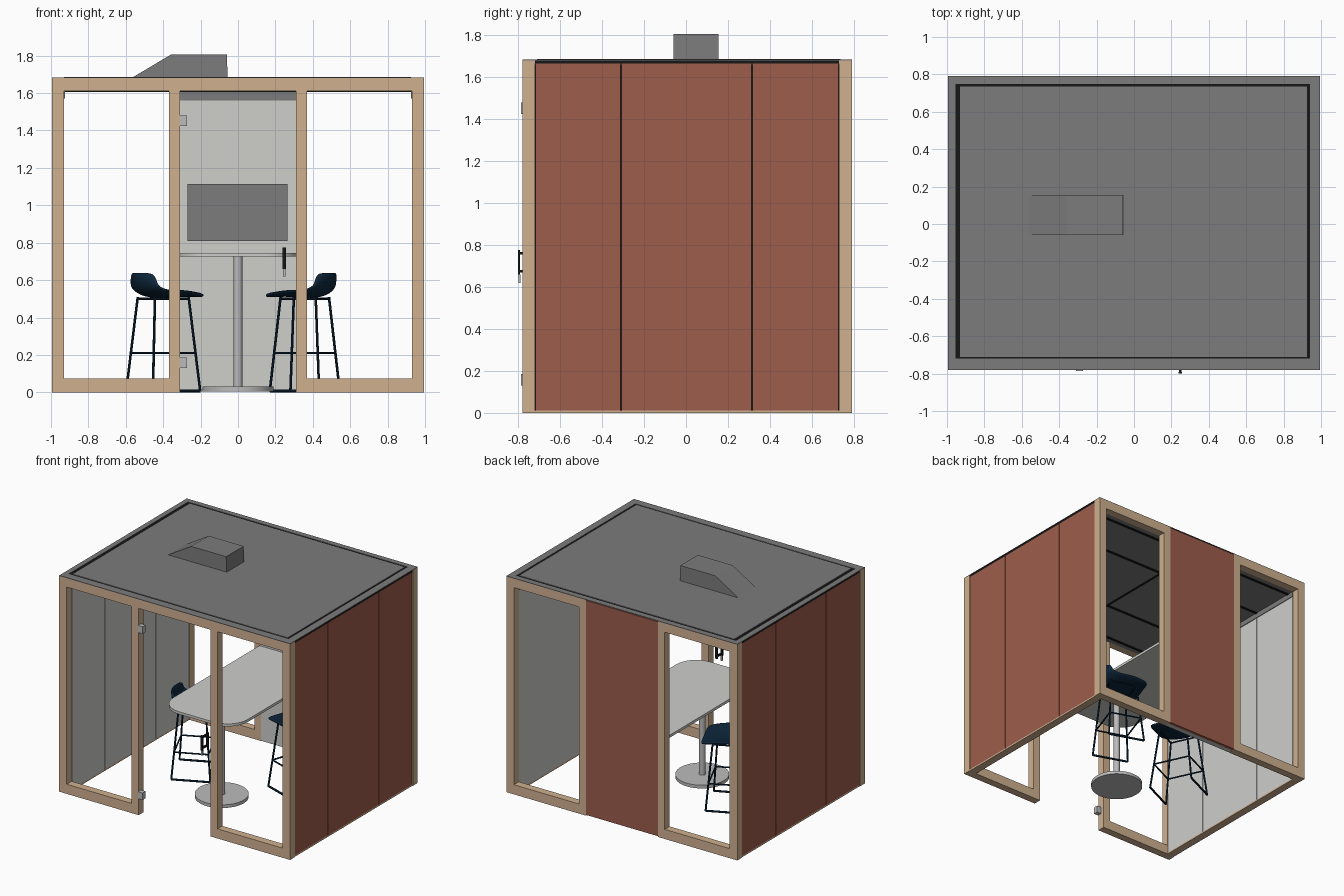
import bpy, bmesh, math
from mathutils import Vector, Matrix

cube = bpy.data.objects.get("Cube")
if cube:
    bpy.data.objects.remove(cube, do_unlink=True)


def material(name, r, g, b):
    m = bpy.data.materials.new(name)
    m.use_nodes = True
    m.diffuse_color = (r, g, b, 1)
    m.node_tree.nodes["Principled BSDF"].inputs["Base Color"].default_value = (r, g, b, 1)
    return m


WOOD = material("light wood", .63, .44, .28)
RED = material("brick red", .34, .11, .07)
WHITE = material("off white", .62, .62, .60)
GREY = material("mid grey", .2, .2, .2)
BLACK = material("black", .008, .008, .008)
NAVY = material("dark navy", .004, .02, .045)
STEEL = material("pale steel", .5, .5, .5)


def make(name, bm, mat, smooth=False):
    bmesh.ops.recalc_face_normals(bm, faces=bm.faces[:])
    me = bpy.data.meshes.new(name)
    bm.to_mesh(me)
    bm.free()
    me.materials.append(mat)
    ob = bpy.data.objects.new(name, me)
    bpy.context.collection.objects.link(ob)
    if smooth:
        bpy.context.view_layer.objects.active = ob
        bpy.ops.object.select_all(action='DESELECT')
        ob.select_set(True)
        bpy.ops.object.shade_smooth_by_angle(angle=math.radians(40))
    return ob


def add_box(bm, x, y, z):
    size = Matrix.Diagonal((x[1] - x[0], y[1] - y[0], z[1] - z[0], 1))
    mid = Vector((sum(x) / 2, sum(y) / 2, sum(z) / 2))
    bmesh.ops.create_cube(bm, size=1, matrix=Matrix.Translation(mid) @ size)


def boxes(name, mat, *items):
    bm = bmesh.new()
    for item in items:
        add_box(bm, *item)
    return make(name, bm, mat)


def add_rod(bm, a, b, r, sides=8):
    a, b = Vector(a), Vector(b)
    d = b - a
    m = Matrix.Translation((a + b) / 2) @ d.to_track_quat('Z', 'Y').to_matrix().to_4x4()
    bmesh.ops.create_cone(bm, cap_ends=True, segments=sides, radius1=r, radius2=r,
                          depth=d.length, matrix=m)


def prism(name, mat, points, offset, smooth=False):
    bm = bmesh.new()
    face = bm.faces.new([bm.verts.new(p) for p in points])
    out = bmesh.ops.extrude_face_region(bm, geom=[face])
    bmesh.ops.translate(bm, vec=offset, verts=[g for g in out["geom"] if isinstance(g, bmesh.types.BMVert)])
    return make(name, bm, mat, smooth)


X, YF, YB, TOP = .995, -.78, .79, 1.68
LEFT, RIGHT = -X, X

# Timber frames, front and back
for label, y in (("front", (YF, YF + .06)), ("back", (YB - .06, YB))):
    parts = []
    for s in (-1, 1):
        span = lambda a, b: tuple(sorted((s * a, s * b)))
        parts += [(span(.93, X), y, (0, TOP)), (span(.31, .37), y, (0, TOP)),
                  (span(.37, .93), y, (0, .075)), (span(.37, .93), y, (1.61, TOP))]
    if label == "front":
        parts.append(((-.31, .31), y, (1.61, TOP)))
    boxes(label + "_frame", WOOD, *parts)

# Side walls: three panels with a dark core between an outer and an inner skin
seams = (YF + .06, -.31, .315, YB - .06)
for s, label in ((-1, "right"), (1, "left")):
    span = lambda a, b: tuple(sorted((s * a, s * b)))
    bays = [(a + .003, b - .003) for a, b in zip(seams, seams[1:])]
    ends = (seams[0], seams[-1])
    boxes(label + "_outer_panels", RED, *[(span(.967, .992), b, (.012, 1.665)) for b in bays])
    boxes(label + "_inner_panels", WHITE, *[(span(.93, .955), b, (.012, 1.61)) for b in bays])
    boxes(label + "_wall_core", BLACK, (span(.95, .975), ends, (.012, 1.66)),
          (span(.94, .992), ends, (1.665, TOP)))
    boxes(label + "_sill", WOOD, (span(.93, .992), ends, (0, .012)))
    boxes(label + "_wall_top_strip", GREY, (span(.925, .93), ends, (1.57, 1.61)))

# Back centre panel with wall screen
mid = (-.31, .31)
boxes("back_outer_panel", RED, (mid, (.765, .788), (.005, 1.675)))
boxes("back_inner_panel", WHITE, (mid, (.725, .765), (.005, 1.61)))
boxes("back_wall_top_strip", GREY, (mid, (.72, .725), (1.56, 1.61)))
boxes("wall_screen", GREY, ((-.27, .265), (.7, .725), (.81, 1.115)))

# Ceiling with dark joints
boxes("ceiling", GREY, ((-.95, .95), (YF + .06, YB - .06), (1.61, 1.67)))
boxes("ceiling_joints", BLACK, *[((-.93, .93), (y - .01, y + .01), (1.605, 1.612))
                                 for y in (-.67, -.31, .315, .68)],
      ((-.008, .008), (-.7, .7), (1.606, 1.612)))

# Roof deck, dark groove and rim
boxes("roof_groove", BLACK, ((LEFT + .01, RIGHT - .01), (YF + .01, YB - .01), (1.67, 1.681)))
boxes("roof_deck", GREY, ((-.93, .925), (-.71, .735), (1.68, 1.686)))
boxes("roof_rim", GREY, ((LEFT, -.955), (YF, YB), (1.68, 1.684)), ((.94, RIGHT), (YF, YB), (1.68, 1.684)),
      ((-.955, .94), (YF, -.72), (1.68, 1.684)), ((-.955, .94), (.748, YB), (1.68, 1.684)))
prism("roof_vent", GREY, [(-.57, -.06, TOP), (-.36, -.06, 1.805), (-.06, -.06, 1.805), (-.055, -.06, TOP)],
      (0, .215, 0))

# Table: rounded front end, straight against the back wall
half, front, rad = .32, -.51, .17
outline = [(half, .72, .725), (-half, .72, .725)]
for cx, start in ((-half + rad, math.pi), (half - rad, 1.5 * math.pi)):
    for i in range(13):
        a = start + i * math.pi / 24
        outline.append((cx + rad * math.cos(a), front + rad + rad * math.sin(a), .725))
prism("table_top", WHITE, outline, (0, 0, .02), True)
bm = bmesh.new()
add_rod(bm, (0, -.2, .02), (0, -.2, .725), .023, 24)
add_rod(bm, (0, -.2, .005), (0, -.2, .03), .19, 48)
make("table_pedestal", bm, STEEL, True)


# Bar stools: sled base, foot ring and moulded shell
def stool(name, cx, cy, heading):
    place = Matrix.Translation((cx, cy, 0)) @ Matrix.Rotation(math.radians(heading), 4, 'Z')
    bm = bmesh.new()
    corners = [(1, 1), (1, -1), (-1, -1), (-1, 1)]

    def leg_point(c, z):
        t = z / .5
        return (c[0] * (.14 - .04 * t), c[1] * (.17 - .06 * t), z)

    for i, c in enumerate(corners):
        n = corners[(i + 1) % 4]
        add_rod(bm, leg_point(c, .008), leg_point(c, .51), .007)
        add_rod(bm, leg_point(c, .21), leg_point(n, .21), .006)
        add_rod(bm, leg_point(c, .5), leg_point(n, .5), .006)
        if c[1] == n[1]:
            add_rod(bm, leg_point(c, .008), leg_point(n, .008), .008)
    make(name + "_base", bm, NAVY, True).matrix_world = place

    profile = [(.18, .515, .14), (.15, .525, .17), (.04, .512, .18), (-.07, .508, .18),
               (-.13, .53, .175), (-.155, .58, .165), (-.17, .64, .13)]
    bm = bmesh.new()
    rows = []
    for i, (x, z, w) in enumerate(profile):
        wrap = max(0, i - 2) / 4
        lift = .035 if 1 < i < 5 else 0
        rows.append([bm.verts.new((x + .06 * wrap * v * v, w * v, z + lift * v * v))
                     for v in (-1, -.6, 0, .6, 1)])
    for a, b in zip(rows, rows[1:]):
        for j in range(4):
            bm.faces.new((a[j], a[j + 1], b[j + 1], b[j]))
    shell = make(name + "_shell", bm, NAVY)
    for p in shell.data.polygons:
        p.use_smooth = True
    shell.matrix_world = place
    thick = shell.modifiers.new("thickness", 'SOLIDIFY')
    thick.thickness, thick.offset = .02, 0
    shell.modifiers.new("rounding", 'SUBSURF').levels = 2


stool("right_stool", -.40, .04, 25)
stool("left_stool", .357, .245, 161)

# Door hinges and handle
boxes("door_hinges", STEEL, *[((-.31, -.272), (YF - .006, YF + .03), (z, z + .055)) for z in (.13, 1.425)])
handle = []
for y in (YF - .015, YF + .05):
    handle.append(((.238, .256), (y - .005, y + .005), (.66, .775)))
for z in (.67, .755):
    handle.append(((.24, .254), (YF - .015, YF + .05), (z, z + .012)))
boxes("door_handle", BLACK, *handle)
boxes("door_lock", STEEL, ((.24, .254), (YF - .018, YF - .008), (.62, .66)))
